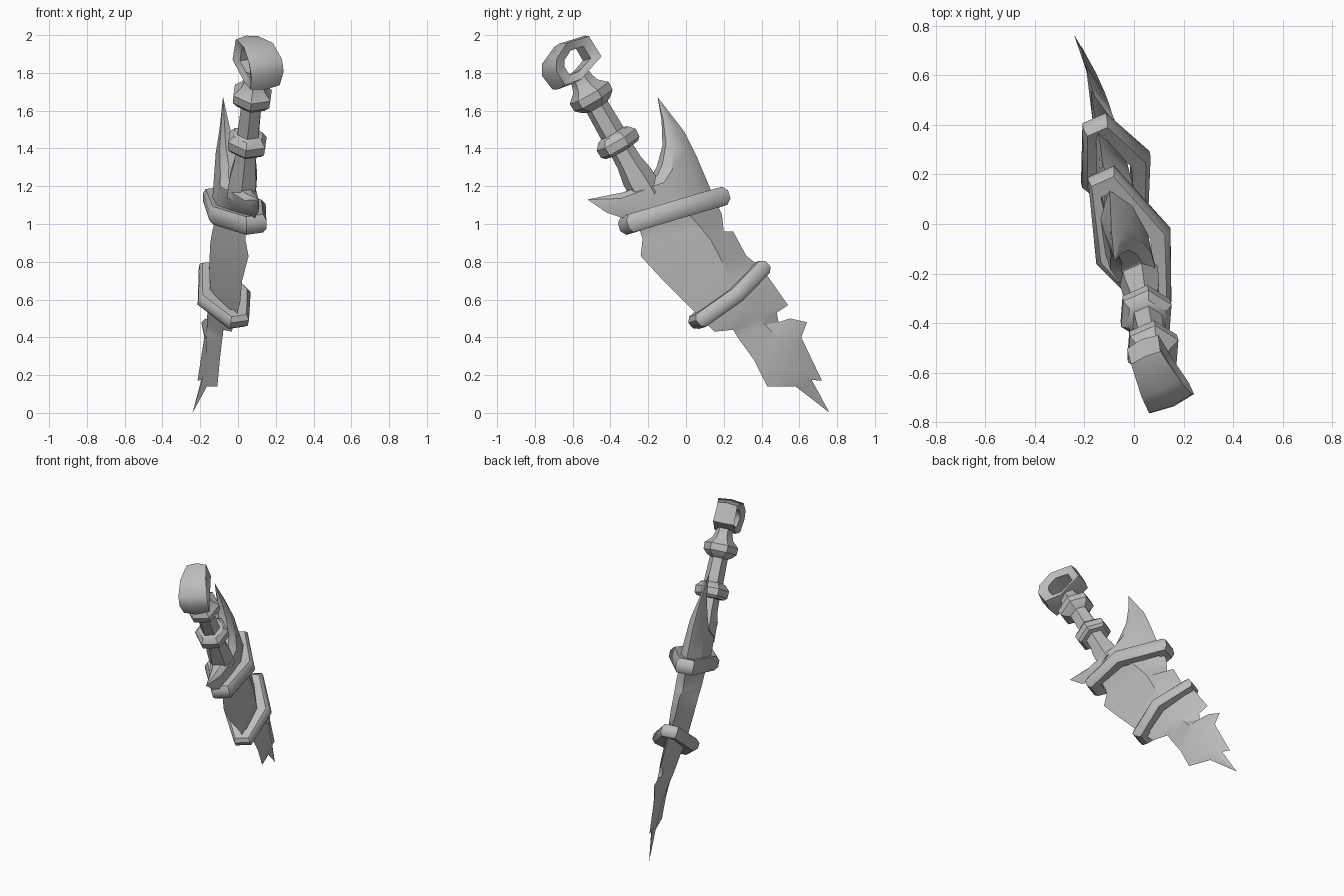
import bpy, bmesh, math
from mathutils import Vector

mat = bpy.data.materials.new("grey_stone")
mat.diffuse_color = (0.5, 0.5, 0.5, 1)

# The dagger lies in one tilted, slightly bent plane; t is the offset along its normal.
N = Vector((1, 0.44, 0.143)).normalized()


def P(y, z, t=0.0):
    x = 0.094 - 0.44 * y - 0.143 * z
    if x < -0.08:
        x += 0.35 * (-0.08 - x) * min(1, max(0, z / 0.3))
    return Vector((x, y, z)) + N * t


def build(name, rows, ring=False, angle=30):
    """Skin closed cross-sections; join last to first when ring, else cap."""
    bm = bmesh.new()
    vs = [[bm.verts.new(p) for p in r] for r in rows]
    n, k = len(rows), len(rows[0])
    for i in range(n if ring else n - 1):
        a, b = vs[i], vs[(i + 1) % n]
        for j in range(k):
            m = (j + 1) % k
            bm.faces.new((a[j], a[m], b[m], b[j]))
    if not ring:
        bm.faces.new(vs[0])
        bm.faces.new(vs[-1])
    bmesh.ops.remove_doubles(bm, verts=bm.verts, dist=0.0005)
    bmesh.ops.recalc_face_normals(bm, faces=bm.faces)
    me = bpy.data.meshes.new(name)
    bm.to_mesh(me)
    bm.free()
    me.materials.append(mat)
    ob = bpy.data.objects.new(name, me)
    bpy.context.collection.objects.link(ob)
    bpy.ops.object.select_all(action='DESELECT')
    ob.select_set(True)
    bpy.context.view_layer.objects.active = ob
    bpy.ops.object.shade_smooth_by_angle(angle=math.radians(angle))
    return ob


# Chipped blade: upper edge, ridge, ridge half thickness, lower edge
blade = [
    (.14, 1.16, -.09, 1.12, .09, -.30, 1.02), (.19, 1.05, -.02, 1.04, .09, -.25, .98),
    (.20, .96, .05, .96, .09, -.23, .92), (.25, .96, .10, .90, .085, -.24, .83),
    (.32, .83, .16, .79, .08, -.12, .70), (.40, .77, .22, .66, .07, 0, .58),
    (.54, .57, .33, .55, .06, .15, .43), (.48, .53, .37, .50, .055, .25, .44),
    (.49, .48, .40, .46, .05, .28, .39), (.55, .50, .43, .43, .045, .31, .35),
    (.64, .48, .47, .39, .04, .36, .28), (.61, .40, .52, .32, .03, .39, .22),
    (.72, .17, .60, .20, .02, .43, .14), (.665, .175, .625, .16, .015, .58, .14),
    (.76, 0, .758, .003, .001, .755, .005)]
rows = [[P(a, b), P(c, d, t), P(e, f), P(c, d, -t * .9)] for a, b, c, d, t, e, f in blade]
for r in rows[1:5]:
    r[2].x -= .025
build("blade", rows)

# Spiked guard: inner edge, two thick creases, outer edge
guard = [
    (-.52, 1.13, -.519, 1.129, .001, -.518, 1.128, .001, -.517, 1.127),
    (-.34, 1.165, -.36, 1.13, .04, -.38, 1.09, .03, -.42, 1.06),
    (-.24, 1.20, -.24, 1.175, .07, -.20, 1.08, .06, -.30, 1.02),
    (-.17, 1.25, -.15, 1.21, .09, -.07, 1.10, .095, 0, 1.05),
    (-.14, 1.31, -.10, 1.28, .07, .05, 1.14, .07, .14, 1.16),
    (-.115, 1.42, -.085, 1.40, .048, -.02, 1.38, .048, .06, 1.35),
    (-.125, 1.55, -.10, 1.52, .022, -.07, 1.51, .022, -.01, 1.49),
    (-.15, 1.67, -.149, 1.669, .001, -.148, 1.668, .001, -.147, 1.667)]
rows = [[P(a, b, t * .5), P(c, d, t), P(e, f, u), P(g, h), P(e, f, -u), P(c, d, -t), P(a, b, -t * .5)]
        for a, b, c, d, t, e, f, u, g, h in guard]
for r, dx in zip(rows, (-.05, -.02, 0, 0, .015, .015, .01)):
    for p in r:
        p.x += dx
build("spiked_guard", rows)


# Bands wrapped round the blade, reaching out further on the right side
def band(name, a, b, mid, bow, right, left, end, w):
    a, b = Vector(a), Vector(b)
    d = (b - a).normalized()
    ax = Vector((-d.y, d.x))
    m = a.lerp(b, mid) + ax * bow
    path = [(a, end), (m, right), (b, end), (b, -end), (m, -left), (a, -end)]
    c = a.lerp(b, .5)
    rows = []
    for q, t in path:
        out = Vector(((q - c).dot(d) / (b - c).length, t / left))
        out.normalize()
        row = []
        for r, s in [(.035, .45), (.012, 1), (-.05, .9), (-.05, -.9), (.012, -1), (.035, -.45)]:
            e = q + d * out.x * r + ax * s * w
            row.append(P(e.x, e.y, t + out.y * r))
        rows.append(row)
    build(name, rows, True, 45)


band("upper_band", (-.30, 1.0), (.175, 1.14), .44, .0, .145, .115, .045, .05)
band("lower_band", (.07, .49), (.39, .76), .45, -.005, .13, .105, .04, .042)

# Turned six-sided grip with two collars
D = (P(-.5, .87) - P(0, 0)).normalized()
U = D.cross(N).normalized() * 1.08
profile = [(0, .085), (.12, .08), (.20, .065), (.275, .062), (.278, .092), (.295, .11),
           (.34, .112), (.372, .085), (.38, .064), (.54, .06), (.555, .085), (.58, .11),
           (.625, .112), (.665, .07), (.70, .058), (.76, .052)]
build("grip", [[P(-.2 - .5 * s, 1.15 + .87 * s) + r * (N * math.cos(k * math.pi / 3) + U * math.sin(k * math.pi / 3))
                for k in range(6)] for s, r in profile])

# Ring pommel, broader on its outer side
outline = [(-.735, 1.86, .095), (-.735, 1.79, .095), (-.68, 1.712, .085), (-.58, 1.75, .07),
           (-.465, 1.88, .07), (-.535, 1.997, .065), (-.67, 1.955, .085)]
C = Vector((-.595, 1.86))
rows = []
for y, z, w in outline:
    v = Vector((y, z)) - C
    o, i = C + v * .92, C + v * .54
    rows.append([P(y, z), P(o.x, o.y, w), P(i.x, i.y, w * .75), P(i.x, i.y, -w * .75), P(o.x, o.y, -w)])
build("ring_pommel", rows, True, 50)
